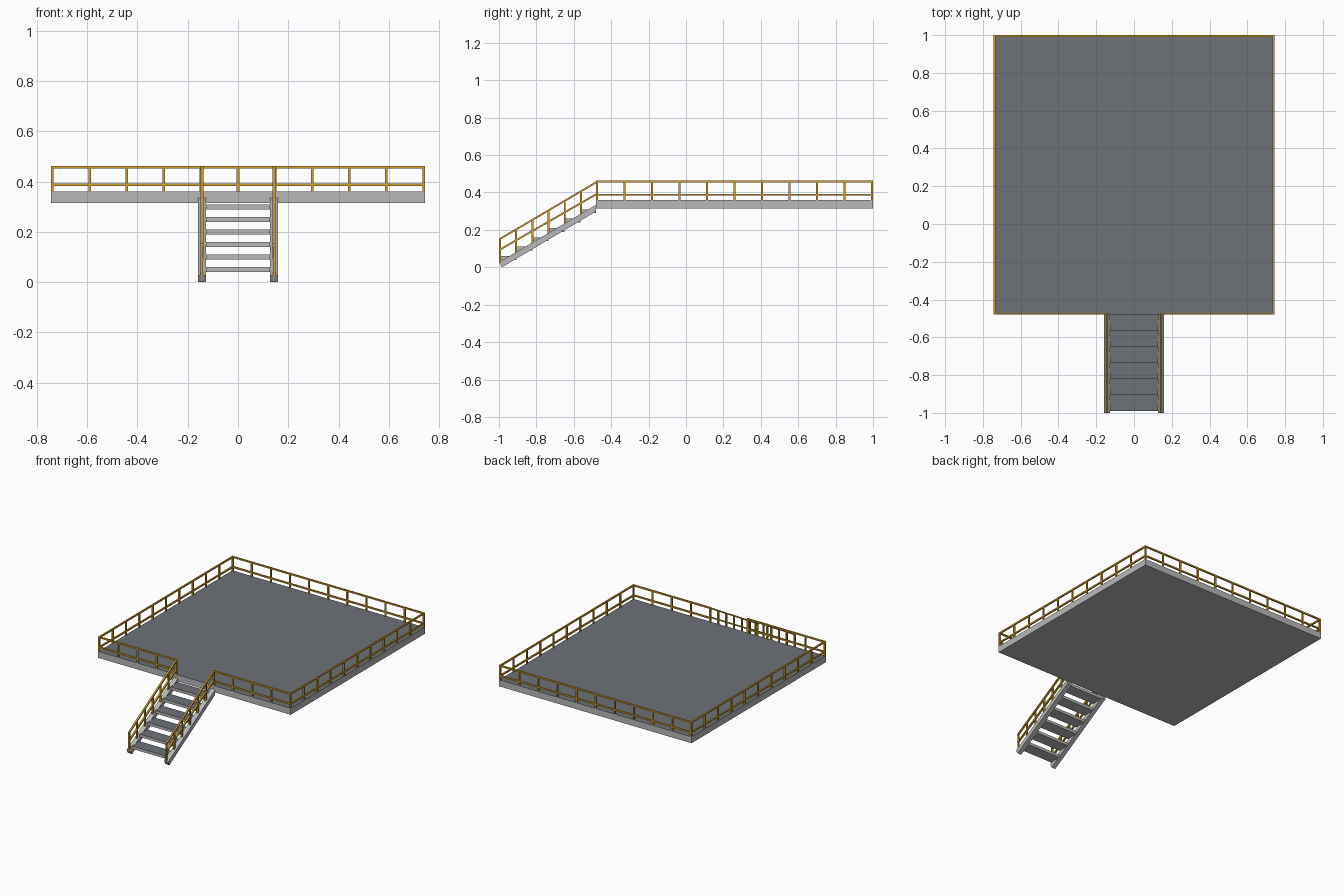
import bpy, bmesh, math
from mathutils import Vector

if "Cube" in bpy.data.objects:
    bpy.data.objects.remove(bpy.data.objects["Cube"])


def material(name, rgb):
    m = bpy.data.materials.new(name)
    m.diffuse_color = (*rgb, 1)
    m.use_nodes = True
    m.node_tree.nodes["Principled BSDF"].inputs["Base Color"].default_value = m.diffuse_color
    return m


STEEL = material("light_grey_steel", (0.48, 0.48, 0.48))
FLOOR = material("dark_grey_floor", (0.155, 0.17, 0.19))
YELLOW = material("safety_yellow", (0.64, 0.36, 0.03))


def prism(bm, outline, x0, x1):
    """Extrude a (y, z) outline from x0 to x1."""
    a = [bm.verts.new((x0, y, z)) for y, z in outline]
    b = [bm.verts.new((x1, y, z)) for y, z in outline]
    n = len(a)
    bm.faces.new(a)
    bm.faces.new(b[::-1])
    for i in range(n):
        bm.faces.new((a[i], b[i], b[(i + 1) % n], a[(i + 1) % n]))


def box(bm, x0, x1, y0, y1, z0, z1):
    prism(bm, [(y0, z0), (y1, z0), (y1, z1), (y0, z1)], x0, x1)


def finish(bm, name, mats):
    bmesh.ops.recalc_face_normals(bm, faces=bm.faces)
    if len(mats) > 1:                       # walking surfaces face upward
        for f in bm.faces:
            f.material_index = int(f.normal.z > 0.9)
    me = bpy.data.meshes.new(name)
    bm.to_mesh(me)
    bm.free()
    for m in mats:
        me.materials.append(m)
    ob = bpy.data.objects.new(name, me)
    bpy.context.collection.objects.link(ob)
    return ob


HW, Y0, Y1 = 0.743, -0.48, 1.0              # deck half width, front, back
Z0, Z1, ZR, ZM = 0.315, 0.36, 0.458, 0.388  # deck bottom, top, rail heights
T = 0.005                                   # half thickness of railing bars
GAP = 0.1475                                # half width of stair opening

# Deck slab
bm = bmesh.new()
box(bm, -HW, HW, Y0, Y1, Z0, Z1)
finish(bm, "deck", [STEEL, FLOOR])


def railing(name, p, q, bays):
    """Posts plus top and middle rail between two points on the deck."""
    bm = bmesh.new()
    p, q = Vector(p), Vector(q)
    lo = [min(p[i], q[i]) - T for i in (0, 1)]
    hi = [max(p[i], q[i]) + T for i in (0, 1)]
    for z in (ZR, ZM):
        box(bm, lo[0], hi[0], lo[1], hi[1], z - T, z + T)
    for i in range(bays + 1):
        c = p.lerp(q, i / bays)
        box(bm, c.x - T, c.x + T, c.y - T, c.y + T, Z1, ZR)
    finish(bm, name, [YELLOW])


# Deck railings, open at the stair
rx, ry0, ry1 = HW - T, Y0 + T, Y1 - T
railing("back_railing", (-rx, ry1), (rx, ry1), 10)
for side, s in (("left", -1), ("right", 1)):
    railing(side + "_railing", (s * rx, ry0), (s * rx, ry1), 10)
    railing(side + "_front_railing", (s * rx, ry0), (s * GAP, ry0), 4)

# Stair treads
RUN, RISE = 0.085, 0.05
for i in range(6):
    bm = bmesh.new()
    y, z = -0.99 + i * RUN, 0.06 + i * RISE
    box(bm, -0.128, 0.128, y, y + RUN, z - 0.02, z)
    finish(bm, f"tread_{i + 1}", [STEEL, FLOOR])

# Stringers and sloping handrails
for side, s in (("left", -1), ("right", 1)):
    bm = bmesh.new()
    prism(bm, [(-0.984, 0.0), (-1.0, 0.027), (-0.48, 0.335), (-0.48, 0.299)],
          s * 0.128, s * 0.16)
    finish(bm, side + "_stringer", [STEEL])

    bm = bmesh.new()
    xa, xb = s * 0.1435 - 0.006, s * 0.1435 + 0.006
    for za, zb in ((0.149, ZR), (0.092, ZM + 0.006)):
        prism(bm, [(-1.0, za - 0.006), (Y0 + T, zb - 0.006),
                   (Y0 + T, zb + 0.005), (-1.0, za + 0.005)], xa, xb)
    for i in range(7):
        y = -0.995 + i * (0.52 / 6)
        t = (y + 1.0) / 0.525
        box(bm, s * 0.1435 - T, s * 0.1435 + T, y - T, y + T,
            0.02 + t * 0.308, 0.148 + t * (ZR - 0.149))
    finish(bm, side + "_stair_railing", [YELLOW])
